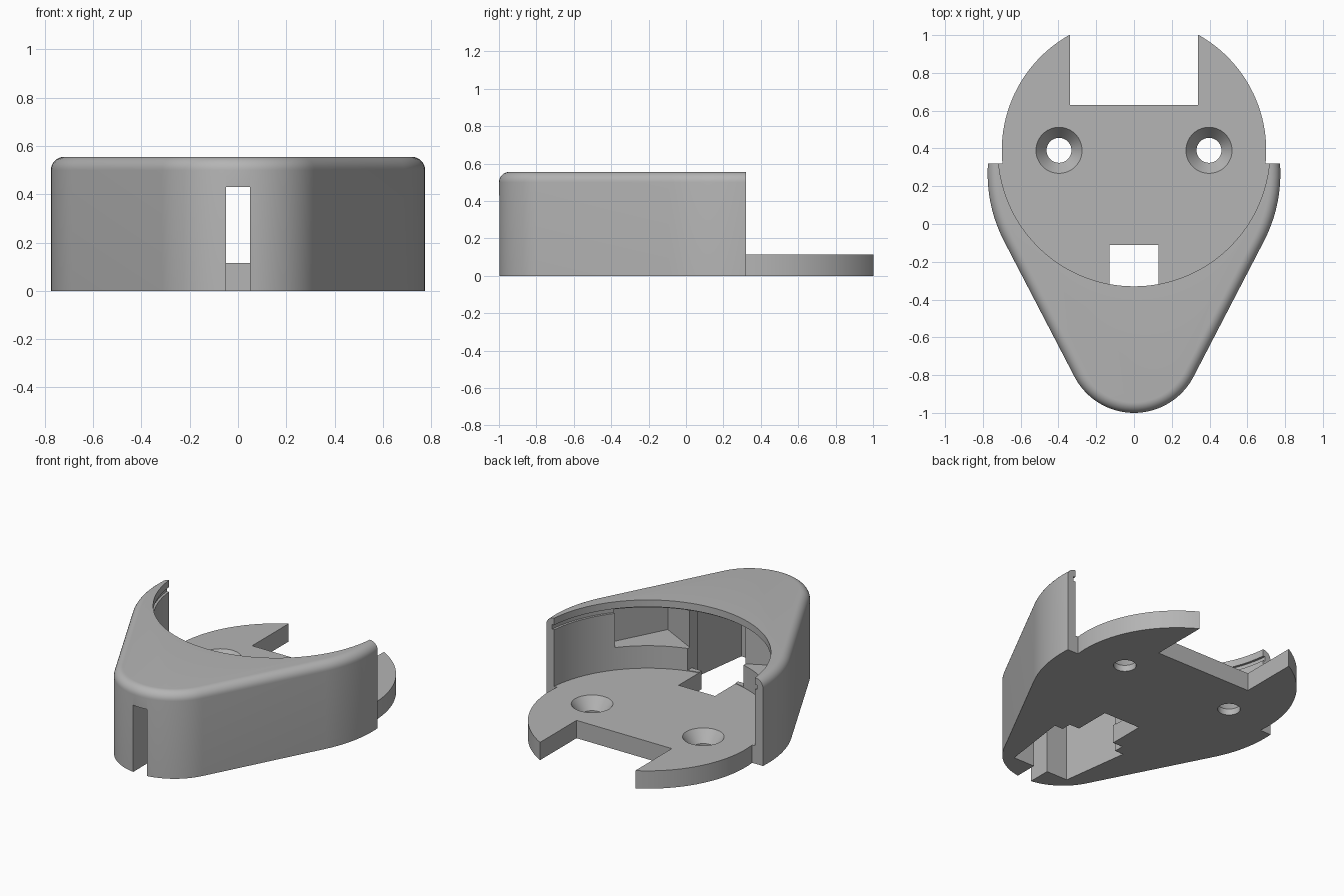
import bpy, bmesh, math
from math import sin, cos, radians

cube = bpy.data.objects.get("Cube")
if cube:
    bpy.data.objects.remove(cube, do_unlink=True)

grey = bpy.data.materials.new("plain grey")
grey.use_nodes = True
grey.diffuse_color = (0.46, 0.46, 0.46, 1)
grey.node_tree.nodes["Principled BSDF"].inputs["Base Color"].default_value = (0.46, 0.46, 0.46, 1)


def loft(name, rings):
    """Closed solid through rings of equal point count, bottom to top."""
    bm = bmesh.new()
    loops = [[bm.verts.new(p) for p in ring] for ring in rings]
    n = len(loops[0])
    for a, b in zip(loops, loops[1:]):
        for i in range(n):
            j = (i + 1) % n
            bm.faces.new((a[i], a[j], b[j], b[i]))
    bm.faces.new(loops[0][::-1])
    bm.faces.new(loops[-1])
    bmesh.ops.recalc_face_normals(bm, faces=bm.faces)
    mesh = bpy.data.meshes.new(name)
    bm.to_mesh(mesh)
    bm.free()
    mesh.materials.append(grey)
    obj = bpy.data.objects.new(name, mesh)
    bpy.context.collection.objects.link(obj)
    return obj


def prism(name, pts, z0, z1):
    return loft(name, [[(x, y, z) for x, y in pts] for z in (z0, z1)])


def box(name, x0, x1, y0, y1, z0, z1):
    return prism(name, [(x0, y0), (x1, y0), (x1, y1), (x0, y1)], z0, z1)


def round_solid(name, x, y, profile, n=64):
    """Turned solid from (radius, height) pairs."""
    turn = [2 * math.pi * i / n for i in range(n)]
    return loft(name, [[(x + r * cos(t), y + r * sin(t), z) for t in turn] for r, z in profile])


def combine(target, tool, operation="DIFFERENCE"):
    tool.hide_render = True
    mod = target.modifiers.new("join", "BOOLEAN")
    mod.operation = operation
    mod.solver = "EXACT"
    mod.object = tool
    bpy.context.view_layer.objects.active = target
    bpy.ops.object.modifier_apply(modifier=mod.name)
    bpy.data.objects.remove(tool, do_unlink=True)


# Teardrop outline: a big and a small arc joined by tangent sides
BIG_Y, BIG_R, TIP_Y, TIP_R = 0.266, 0.775, -0.645, 0.355
LEAN = math.asin((BIG_R - TIP_R) / (BIG_Y - TIP_Y))


def outline(inset, z):
    pts = []
    for cy, r, start, end, n in ((BIG_Y, BIG_R, -LEAN, math.pi + LEAN, 72),
                                 (TIP_Y, TIP_R, math.pi + LEAN, 2 * math.pi - LEAN, 32)):
        for i in range(n + 1):
            t = start + (end - start) * i / n
            pts.append(((r - inset) * cos(t), cy + (r - inset) * sin(t), z))
    return pts


# Housing with a rounded top edge
TOP, FILLET, FLOOR = 0.555, 0.055, 0.115
rings = [outline(0, -0.1)]
for k in range(9):
    a = radians(90 * k / 8)
    rings.append(outline(FILLET * (1 - cos(a)), TOP - FILLET * (1 - sin(a))))
body = loft("mount_housing", rings)
combine(body, box("back_cut", -1, 1, 0.32, 2, -1, 1))

# Round base plate and the round well above it
CENTRE = 0.39
combine(body, round_solid("base_plate", 0, CENTRE, [(0.70, -0.08), (0.70, 0.14)], 128), "UNION")
combine(body, box("ground_trim", -2, 2, -2, 2, -1, 0))
combine(body, round_solid("well", 0, CENTRE, [(0.72, FLOOR), (0.72, 1)], 128))
combine(body, round_solid("lip_groove", 0, CENTRE, [(0.735, 0.48), (0.735, 0.51)], 128))

# Notch at the back of the plate and the opening near the middle
combine(body, box("back_notch", -0.34, 0.34, 0.63, 2, -1, 1))
combine(body, box("plate_opening", -0.13, 0.13, -0.36, -0.11, -1, 0.3))

# Tunnel leading to the front, with a tapered chamber and a cable slot
combine(body, box("channel", -0.2, 0.2, -0.42, -0.345, -1, 0.5))
combine(body, box("channel_mouth", -0.2, 0.2, -0.36, -0.1, FLOOR + 0.004, 0.5))
combine(body, prism("chamber", [(-0.2, -0.85), (0.2, -0.85), (0.26, -0.41), (-0.26, -0.41)], -1, 0.5))
combine(body, box("cable_slot", -0.05, 0.05, -1.2, -0.8, -1, 0.43))

for side in (-1, 1):
    # Countersunk screw holes
    combine(body, round_solid("screw_hole", side * 0.397, CENTRE,
                              [(0.066, -0.1), (0.066, 0.04), (0.122, FLOOR), (0.122, 0.2)], 48))
    # Side pocket in the well wall, parallel to the outer side
    nx, ny = cos(LEAN), -sin(LEAN)
    corners = [(0.04, 0.38), (0.04, 0.725), (0.43, 0.725), (0.43, 0.38)]
    pocket = [(side * (nx * d - ny * -s), BIG_Y + ny * d - nx * s) for s, d in corners]
    combine(body, prism("side_pocket", pocket, 0.26, 0.5))

# Smooth curved walls, sharp edges kept
bpy.ops.object.select_all(action="DESELECT")
body.select_set(True)
bpy.context.view_layer.objects.active = body
bpy.ops.object.shade_smooth_by_angle(angle=radians(30))
